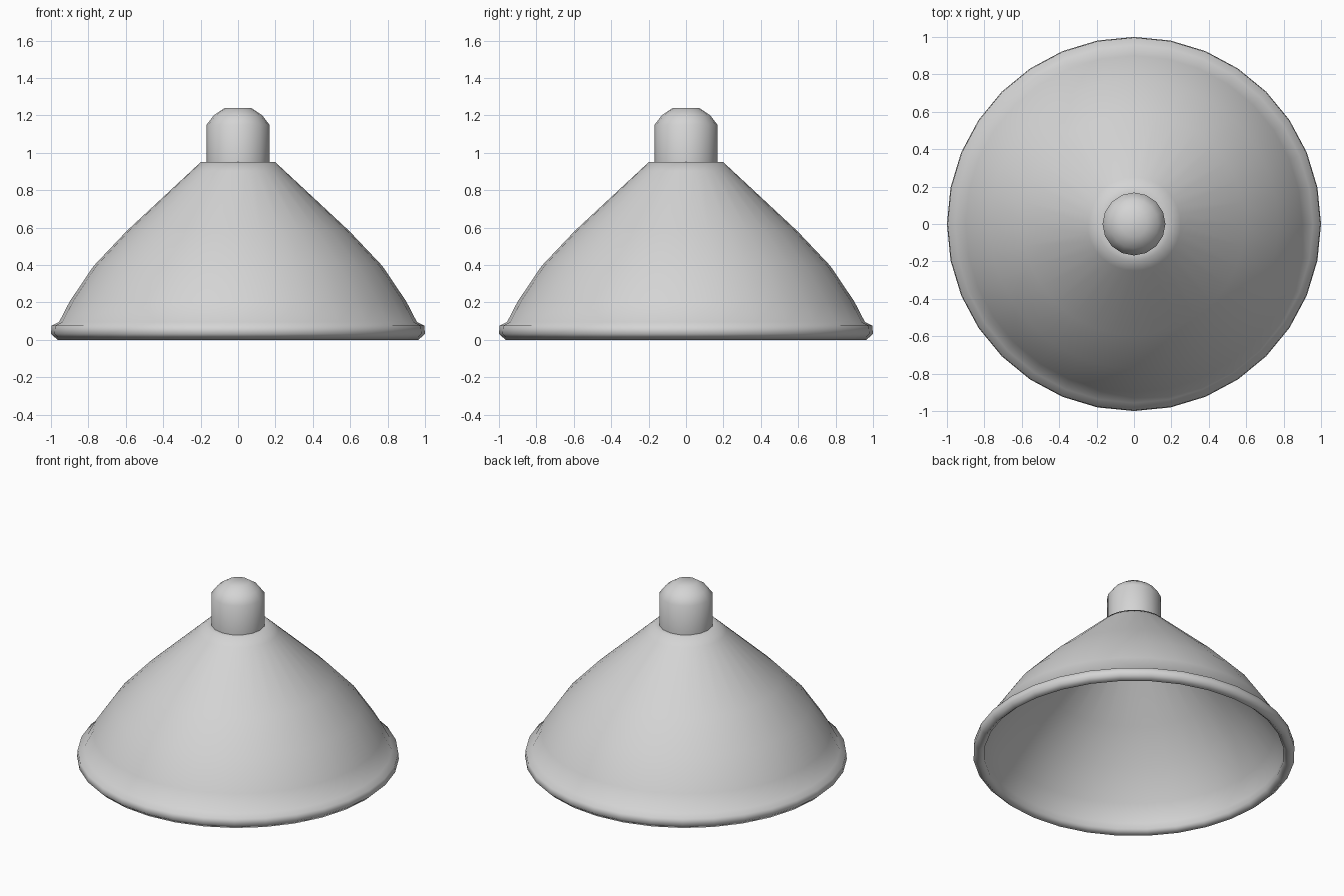
import bpy
import bmesh
from math import cos, sin, tau, radians

cube = bpy.data.objects.get("Cube")
if cube:
    bpy.data.objects.remove(cube, do_unlink=True)

grey = bpy.data.materials.new("light grey")
grey.use_nodes = True
grey.diffuse_color = (0.66, 0.66, 0.66, 1)
grey.node_tree.nodes["Principled BSDF"].inputs["Base Color"].default_value = grey.diffuse_color


def lathe(name, profile, sides, angle):
    """Turn an (r, z) profile about the z axis and close both ends with a disc."""
    bm = bmesh.new()
    rings = [[bm.verts.new((r * cos(tau * i / sides), r * sin(tau * i / sides), z))
              for i in range(sides)] for r, z in profile]
    bm.faces.new(rings[0])
    bm.faces.new(rings[-1])
    for a, b in zip(rings, rings[1:]):
        for i in range(sides):
            j = (i + 1) % sides
            bm.faces.new((a[i], a[j], b[j], b[i]))
    bmesh.ops.recalc_face_normals(bm, faces=bm.faces)
    mesh = bpy.data.meshes.new(name)
    bm.to_mesh(mesh)
    bm.free()
    mesh.materials.append(grey)
    obj = bpy.data.objects.new(name, mesh)
    bpy.context.collection.objects.link(obj)
    bpy.ops.object.select_all(action='DESELECT')
    obj.select_set(True)
    bpy.context.view_layer.objects.active = obj
    bpy.ops.object.shade_smooth_by_angle(angle=radians(angle))


# Flared shade, open below: inner wall downwards, rolled rim, outer wall up to the top disc
wall = [(0.957, 0.095), (0.9, 0.205), (0.772, 0.395), (0.595, 0.582), (0.25, 0.903), (0.198, 0.951)]
inner = [(r - 0.025, z - 0.025) for r, z in reversed(wall)]
rim = [(0.931, 0.03), (0.965, 0), (1.0, 0.033), (0.996, 0.076)]
lathe("shade", inner + rim + wall + [(0.16, 0.951)], 32, angle=100)

# Domed socket cap on top
lathe("socket_cap", [(0.168, 0.95), (0.168, 1.15), (0.13, 1.2), (0.07, 1.24)], 16, angle=60)
